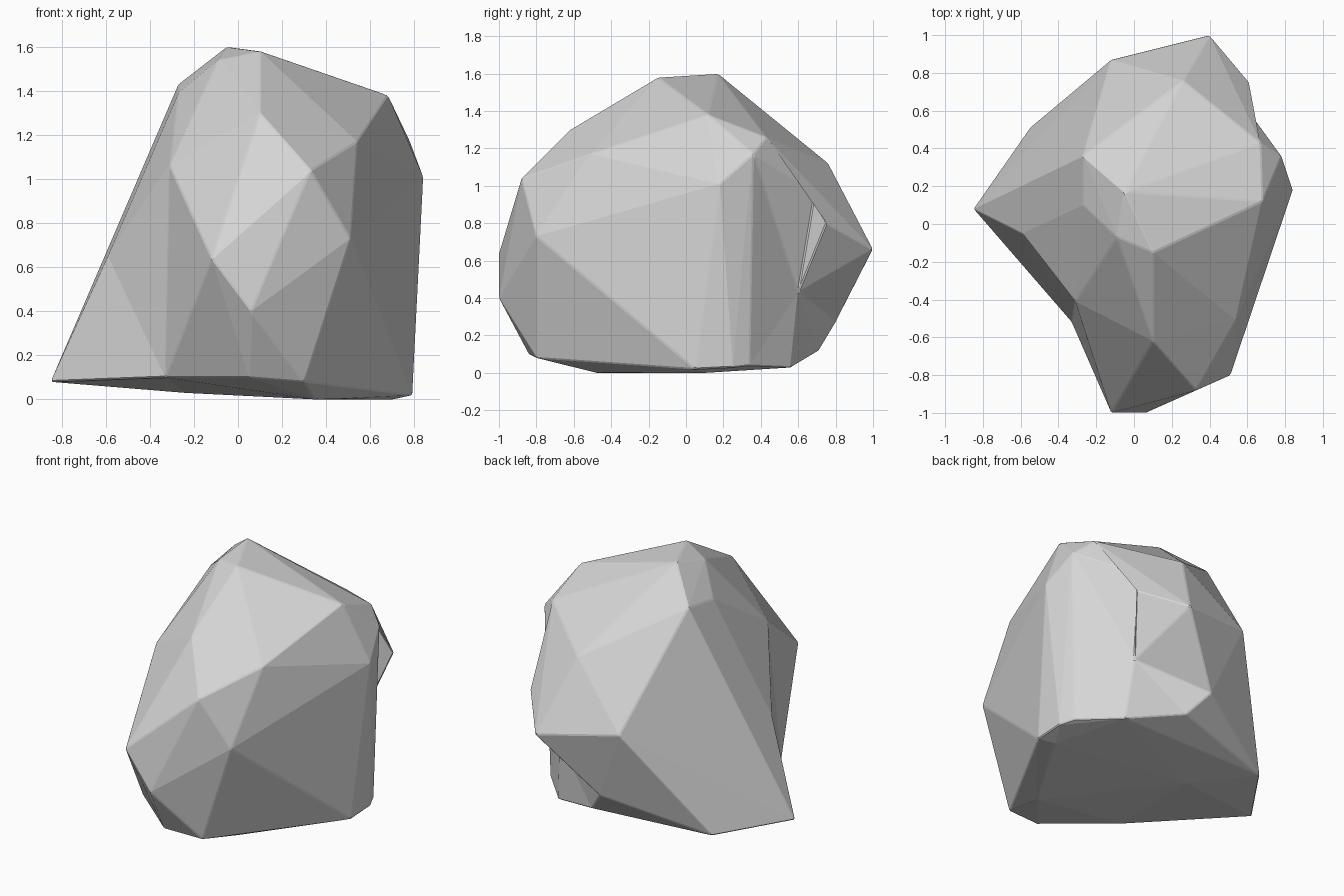
import bpy, bmesh

cube = bpy.data.objects.get("Cube")
if cube:
    bpy.data.objects.remove(cube, do_unlink=True)

# One stone colour
stone = bpy.data.materials.new("stone_grey")
stone.use_nodes = True
grey = (0.67, 0.67, 0.67, 1)
stone.diffuse_color = grey
stone.node_tree.nodes["Principled BSDF"].inputs["Base Color"].default_value = grey

# Corners on the rims of the hollows
shoulder = (.78, .36, 1.17)
upper_back = (.67, .43, 1.26)
back_brow = (.26, .76, 1.12)
back_tip = (.4, 1, .66)
bump_side = (.61, .75, .80)
side_foot = (.79, .25, .03)
notch_toe = (.54, .56, .03)
back_heel = (.19, .71, .12)
back_low = (.07, .8, .27)
left_corner = (-.85, .08, .08)
left_ridge = (-.59, -.05, .65)
left_brow = (-.31, -.41, 1.06)
front_nose = (-.12, -1, .64)
front_heel = (.05, -.84, .1)
base_front = (.35, -.48, 0)
base_left = (-.24, .2, .03)

# Inner corners of the hollows
bump_top = (.54, .69, .97)
notch_foot = (.75, .34, .04)
notch_depth = (.5, .6, .43)
left_depth = (-.33, -.52, .1)

crown = [(-.05, .17, 1.6), (.1, -.15, 1.58), (-.27, .36, 1.43), (-.27, .1, 1.39),
         (-.09, -.07, 1.54), (.68, .12, 1.38), upper_back]
back = [back_brow, back_tip, (-.12, .87, .74), back_low, back_heel]
left_side = [left_corner, left_ridge, left_brow, (-.55, .51, .06)]
front = [(.1, -.62, 1.3), (.54, -.51, 1.17), (.33, -.88, 1.04), (.51, -.8, .73),
         front_nose, (.06, -1, .4)]
base = [(.3, -.8, .08), front_heel, base_front, (.79, .05, .02), (.7, .1, 0),
        base_left, notch_toe]
right_side = [(.84, .18, 1.01), shoulder, side_foot, bump_side]

# Convex mass of the boulder
bm = bmesh.new()
corner = {p: bm.verts.new(p)
          for p in crown + back + left_side + front + base + right_side}
bmesh.ops.convex_hull(bm, input=bm.verts[:])


def dent(rim, depth):
    """Replace the facets inside a rim by facets that meet at one inner corner."""
    rim_verts = {corner[p] for p in rim}
    inside = [f for f in bm.faces if rim_verts.issuperset(f.verts)]
    bmesh.ops.delete(bm, geom=inside, context="FACES")
    corner[depth] = tip = bm.verts.new(depth)
    for edge in [e for e in bm.edges if e.is_boundary]:
        bm.faces.new((*edge.verts, tip))


# Hollows, each cut into the result of the one before
dent([shoulder, upper_back, back_brow, bump_side], bump_top)
dent([shoulder, side_foot, notch_toe, back_heel, back_low, back_tip, bump_side], notch_foot)
dent([shoulder, notch_foot, notch_toe, back_heel, back_low, back_tip, bump_side, bump_top],
     notch_depth)
dent([left_corner, left_ridge, left_brow, front_nose, front_heel, base_front, base_left],
     left_depth)

bmesh.ops.delete(bm, geom=[v for v in bm.verts if not v.link_faces], context="VERTS")
bmesh.ops.recalc_face_normals(bm, faces=bm.faces[:])
mesh = bpy.data.meshes.new("boulder")
bm.to_mesh(mesh)
bm.free()
mesh.materials.append(stone)
boulder = bpy.data.objects.new("boulder", mesh)
bpy.context.collection.objects.link(boulder)

# Slightly worn edges
worn = boulder.modifiers.new("worn_edges", "BEVEL")
worn.width = 0.006
worn.segments = 1
worn.limit_method = "ANGLE"
worn.angle_limit = 0.2
